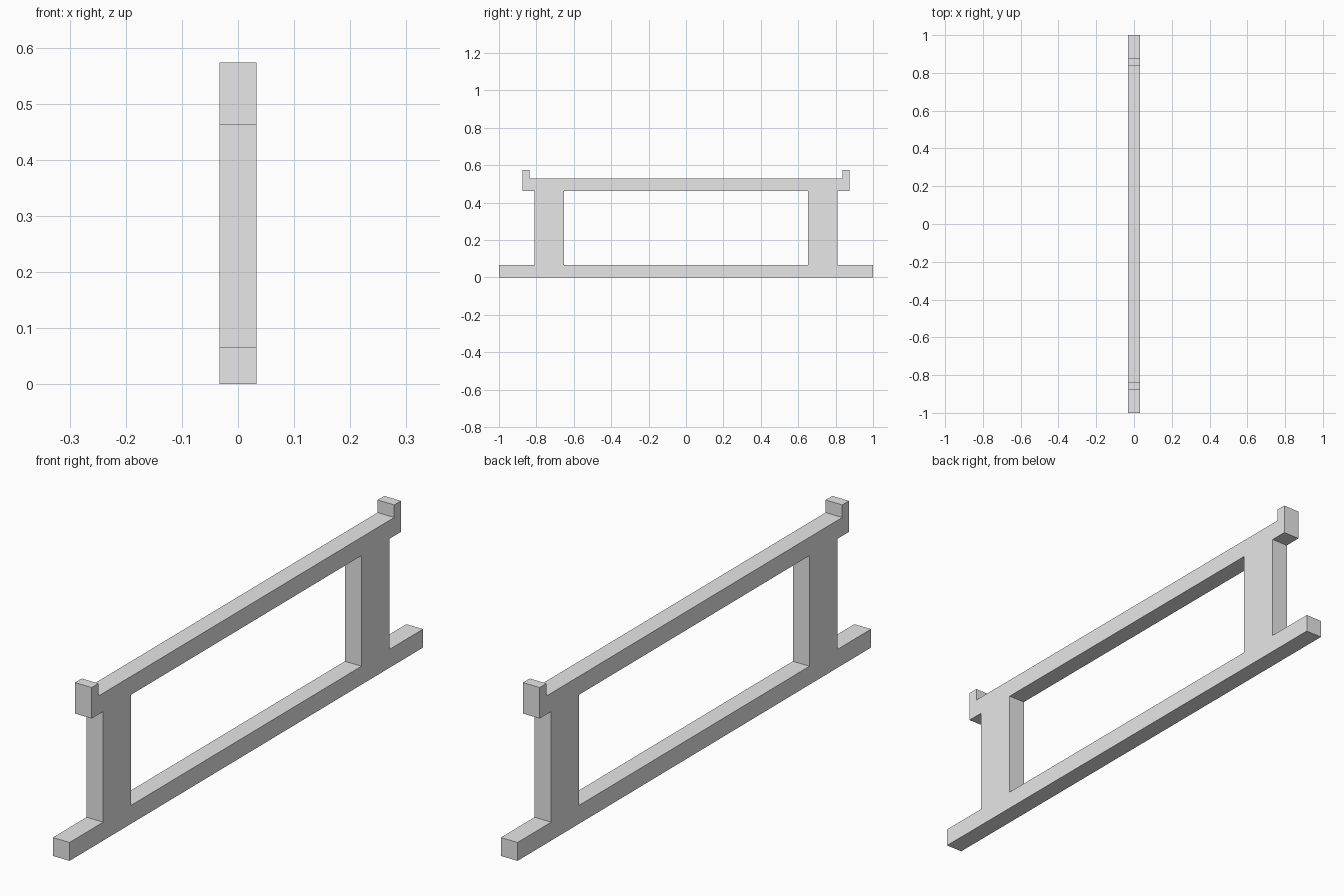
import bpy
import bmesh

cube = bpy.data.objects.get("Cube")
if cube:
    bpy.data.objects.remove(cube, do_unlink=True)

# Plain grey finish
grey = bpy.data.materials.new("plain_grey")
grey.use_nodes = True
colour = (0.8, 0.8, 0.8, 1)
grey.diffuse_color = colour
grey.node_tree.nodes["Principled BSDF"].inputs["Base Color"].default_value = colour

# Key dimensions
half_thick = 0.033
foot_end, foot_top = 1.0, 0.066
post_in, post_out = 0.652, 0.81
rail_low, rail_top = 0.462, 0.528
lip_in, lip_out, lip_top = 0.837, 0.875, 0.573

# Side outline of one half: foot, post, top rail and end lip
outline = [
    (0, 0), (foot_end, 0), (foot_end, foot_top), (post_out, foot_top),
    (post_out, rail_low), (lip_out, rail_low), (lip_out, lip_top),
    (lip_in, lip_top), (lip_in, rail_top), (0, rail_top), (0, rail_low),
    (post_in, rail_low), (post_in, foot_top), (0, foot_top),
]

# Extrude the outline through the thickness, leaving the middle open
bm = bmesh.new()
face = bm.faces.new([bm.verts.new((-half_thick, y, z)) for y, z in outline])
result = bmesh.ops.extrude_face_region(bm, geom=[face], use_keep_orig=True)
new_verts = [g for g in result["geom"] if isinstance(g, bmesh.types.BMVert)]
bmesh.ops.translate(bm, verts=new_verts, vec=(2 * half_thick, 0, 0))
bmesh.ops.recalc_face_normals(bm, faces=bm.faces)
middle = [f for f in bm.faces if all(abs(v.co.y) < 1e-5 for v in f.verts)]
bmesh.ops.delete(bm, geom=middle, context="FACES")

mesh = bpy.data.meshes.new("support_frame")
bm.to_mesh(mesh)
bm.free()
mesh.materials.append(grey)
frame = bpy.data.objects.new("support_frame", mesh)
bpy.context.collection.objects.link(frame)

# Mirror front to back and weld the rails at the centre
mirror = frame.modifiers.new("front_back_mirror", "MIRROR")
mirror.use_axis = (False, True, False)
mirror.use_clip = True
